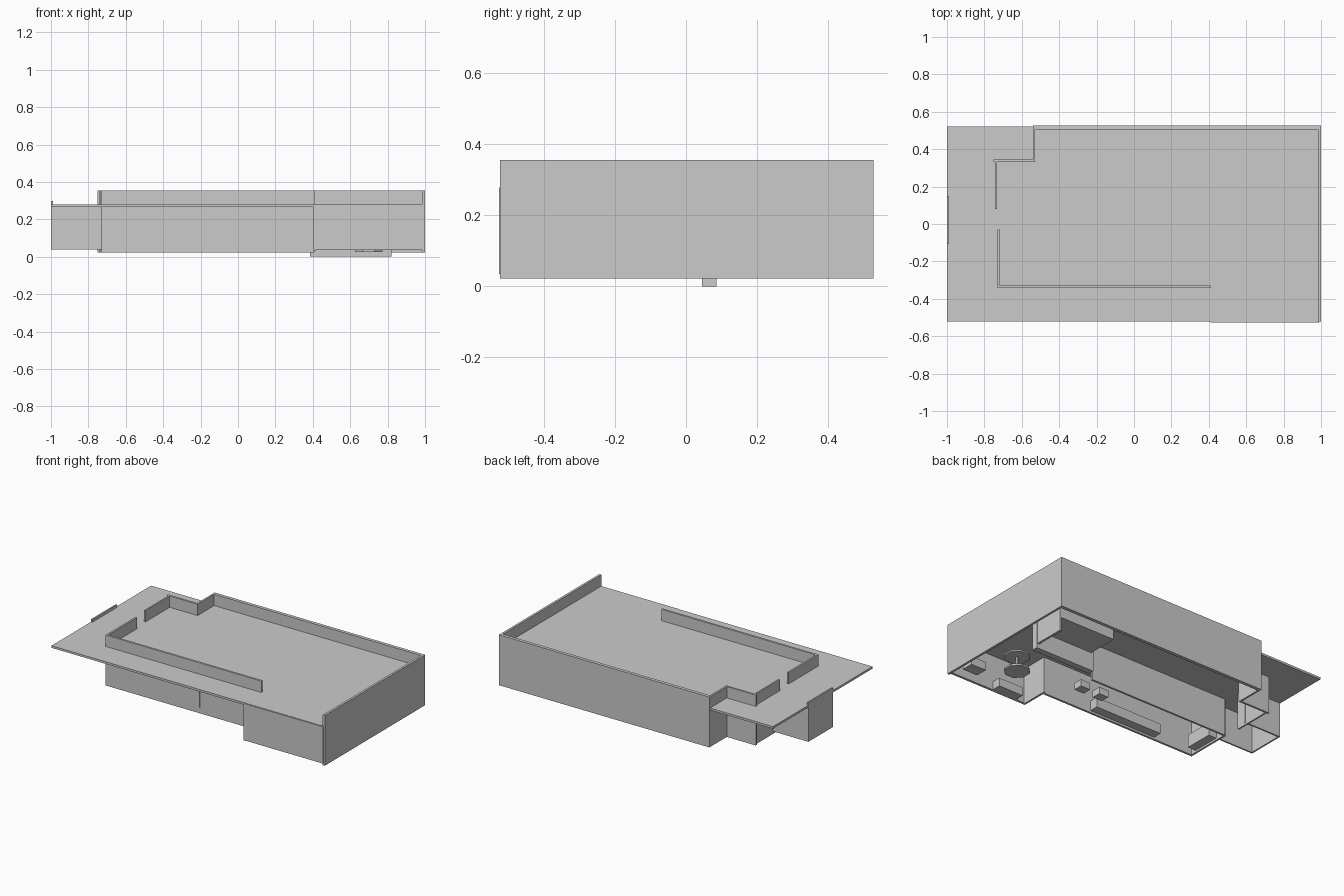
import bpy
import bmesh
import math
from mathutils import Matrix

default_cube = bpy.data.objects.get("Cube")
if default_cube:
    bpy.data.objects.remove(default_cube, do_unlink=True)

BASE, CEILING, ROOF, TOP = 0.022, 0.266, 0.28, 0.355


def finish(name, bm):
    mesh = bpy.data.meshes.new(name)
    bm.to_mesh(mesh)
    bm.free()
    obj = bpy.data.objects.new(name, mesh)
    bpy.context.collection.objects.link(obj)
    return obj


def box(name, x, y, z):
    """Block spanning the given x, y and z ranges."""
    bm = bmesh.new()
    size = [b - a for a, b in (x, y, z)]
    centre = [(a + b) / 2 for a, b in (x, y, z)]
    bmesh.ops.create_cube(
        bm, size=1, matrix=Matrix.Translation(centre) @ Matrix.Diagonal((*size, 1)))
    return finish(name, bm)


def disc(name, x, y, z, radius, sides):
    bm = bmesh.new()
    bmesh.ops.create_cone(
        bm, cap_ends=True, segments=sides, radius1=radius, radius2=radius,
        depth=z[1] - z[0],
        matrix=Matrix.Translation((x, y, sum(z) / 2))
        @ Matrix.Rotation(math.pi / sides, 4, 'Z'))
    return finish(name, bm)


# Roof slab with overhang
box("roof_slab", (-1, 0.99), (-0.52, 0.52), (CEILING, ROOF))

# Full-height outer walls that rise into parapets
FULL = (BASE, TOP)
box("right_end_wall", (0.985, 1), (-0.522, 0.527), FULL)
box("back_wall", (-0.54, 0.986), (0.505, 0.527), FULL)
box("back_step_wall", (-0.54, -0.528), (0.332, 0.506), FULL)
box("back_return_wall", (-0.752, -0.528), (0.332, 0.345), FULL)
box("entrance_wall_back", (-0.742, -0.732), (0.08, 0.334), FULL)
box("entrance_wall_front", (-0.73, -0.718), (-0.342, -0.03), FULL)
box("recessed_front_wall", (-0.73, 0.41), (-0.342, -0.328), FULL)

# Projecting front room
box("projecting_front_wall", (0.41, 0.99), (-0.526, -0.51), (0.035, 0.278))
box("projecting_side_wall", (0.405, 0.418), (-0.52, -0.328), (0.03, CEILING))

# Entrance porch
box("porch_end_wall", (-1, -0.99), (-0.108, 0.15), (0.038, 0.298))
for name, y in (("porch_front_wall", -0.108), ("porch_back_wall", 0.14)):
    box(name, (-0.995, -0.73), (y, y + 0.01), (0.038, CEILING))

# Window panel
box("front_window", (-0.47, -0.04), (-0.3435, -0.335), (0.062, 0.215))

# Interior partition and stair block
box("long_partition", (-0.72, 0.3), (-0.035, -0.022), (BASE, CEILING))
box("stair_wall", (0.385, 0.82), (0.045, 0.085), (0, CEILING))
box("stair_side_wall", (0.80, 0.815), (0.08, 0.29), (0.03, CEILING))
box("stair_landing", (0.4, 0.8), (0.08, 0.29), (0.12, CEILING))

# Furniture seen through the open underside
furniture = (
    ("window_counter", (-0.43, 0.06), (-0.328, -0.27), 0.1),
    ("end_cabinet", (-0.718, -0.66), (-0.29, -0.1), 0.12),
    ("corner_seat", (0.84, 0.95), (-0.44, -0.36), 0.09),
    ("front_seat", (0.48, 0.66), (-0.51, -0.45), 0.09),
)
for name, x, y, height in furniture:
    box(name, x, y, (0.035, height))
for i in range(2):
    left = 0.08 + i * 0.14
    box(f"stool_{i + 1}", (left, left + 0.07), (-0.2, -0.14), (0.035, 0.08))

# Pedestal table
disc("table_foot", 0.7, -0.24, (0.025, 0.036), 0.08, 8)
disc("table_post", 0.7, -0.24, (0.036, 0.12), 0.01, 8)
disc("table_top", 0.7, -0.24, (0.12, 0.13), 0.08, 8)
